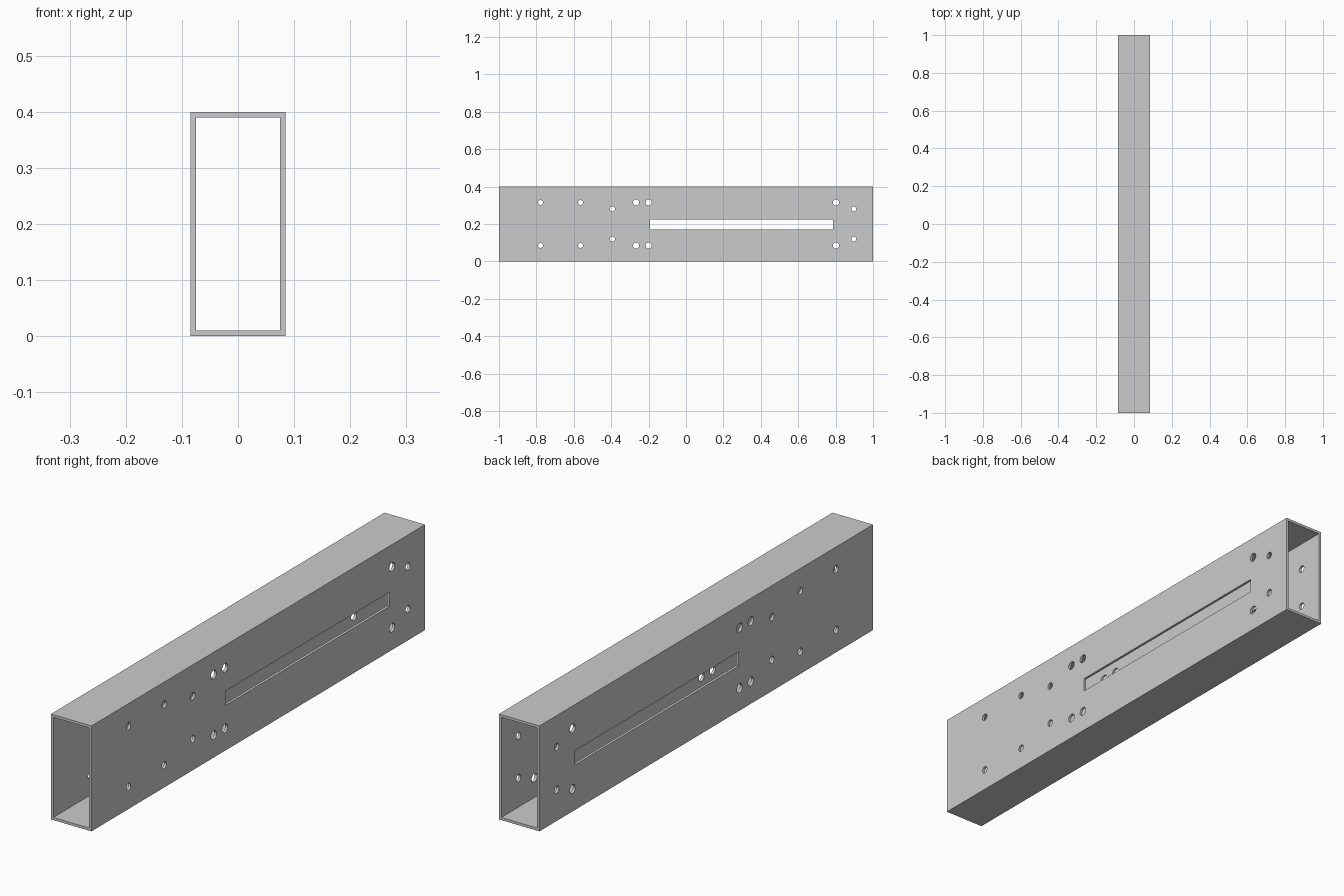
import bpy
import bmesh
from math import radians
from mathutils import Matrix, Vector

cube = bpy.data.objects.get("Cube")
if cube:
    bpy.data.objects.remove(cube, do_unlink=True)

WIDTH, LENGTH, HEIGHT, WALL = 0.17, 2.0, 0.4, 0.01
MID = HEIGHT / 2


def make_object(name, bm):
    bmesh.ops.recalc_face_normals(bm, faces=bm.faces)
    mesh = bpy.data.meshes.new(name)
    bm.to_mesh(mesh)
    bm.free()
    obj = bpy.data.objects.new(name, mesh)
    bpy.context.collection.objects.link(obj)
    return obj


def add_box(bm, centre, size):
    matrix = Matrix.Translation(centre) @ Matrix.Diagonal((*size, 1))
    bmesh.ops.create_cube(bm, size=1, matrix=matrix)


def add_drill(bm, y, z, radius):
    matrix = Matrix.Translation((0, y, z)) @ Matrix.Rotation(radians(90), 4, "Y")
    bmesh.ops.create_cone(bm, cap_ends=True, segments=24, radius1=radius,
                          radius2=radius, depth=WIDTH * 2, matrix=matrix)


# Rectangular tube: a wall profile ring extruded along its length
bm = bmesh.new()
rings = []
for inset in (0, WALL):
    x, z = WIDTH / 2 - inset, MID - inset
    rings.append([bm.verts.new((sx * x, -LENGTH / 2, MID + sz * z))
                  for sx, sz in ((-1, -1), (1, -1), (1, 1), (-1, 1))])
outer, inner = rings
ends = [bm.faces.new((outer[i], outer[(i + 1) % 4], inner[(i + 1) % 4], inner[i]))
        for i in range(4)]
extruded = bmesh.ops.extrude_face_region(bm, geom=ends, use_keep_orig=True)
moved = [v for v in extruded["geom"] if isinstance(v, bmesh.types.BMVert)]
bmesh.ops.translate(bm, verts=moved, vec=Vector((0, LENGTH, 0)))
tube = make_object("rectangular_tube", bm)

# Cutter: long slot and mirrored rows of drilled holes through both sides
bm = bmesh.new()
add_box(bm, (0, 0.297, 0.198), (WIDTH * 2, 0.978, 0.054))
SMALL, LARGE = 0.0135, 0.0165
holes = [(-0.778, 0.115, SMALL), (-0.564, 0.115, SMALL), (-0.393, 0.081, SMALL),
         (-0.267, 0.115, LARGE), (-0.2, 0.115, LARGE),
         (0.802, 0.115, LARGE), (0.897, 0.081, SMALL)]
for y, offset, radius in holes:
    for side in (-1, 1):
        add_drill(bm, y, MID + side * offset, radius)
cutter = make_object("slot_and_hole_cutter", bm)
cutter.hide_render = True

# Cut the openings
cut = tube.modifiers.new("openings", "BOOLEAN")
cut.operation = "DIFFERENCE"
cut.solver = "EXACT"
cut.object = cutter
bpy.context.view_layer.objects.active = tube
tube.select_set(True)
bpy.ops.object.modifier_apply(modifier=cut.name)
bpy.data.objects.remove(cutter, do_unlink=True)

# Plain grey metal
grey = bpy.data.materials.new("grey_metal")
grey.use_nodes = True
colour = (0.6, 0.6, 0.6, 1)
grey.diffuse_color = colour
grey.node_tree.nodes["Principled BSDF"].inputs["Base Color"].default_value = colour
tube.data.materials.clear()
tube.data.materials.append(grey)
bpy.ops.object.shade_smooth_by_angle(angle=radians(30))
